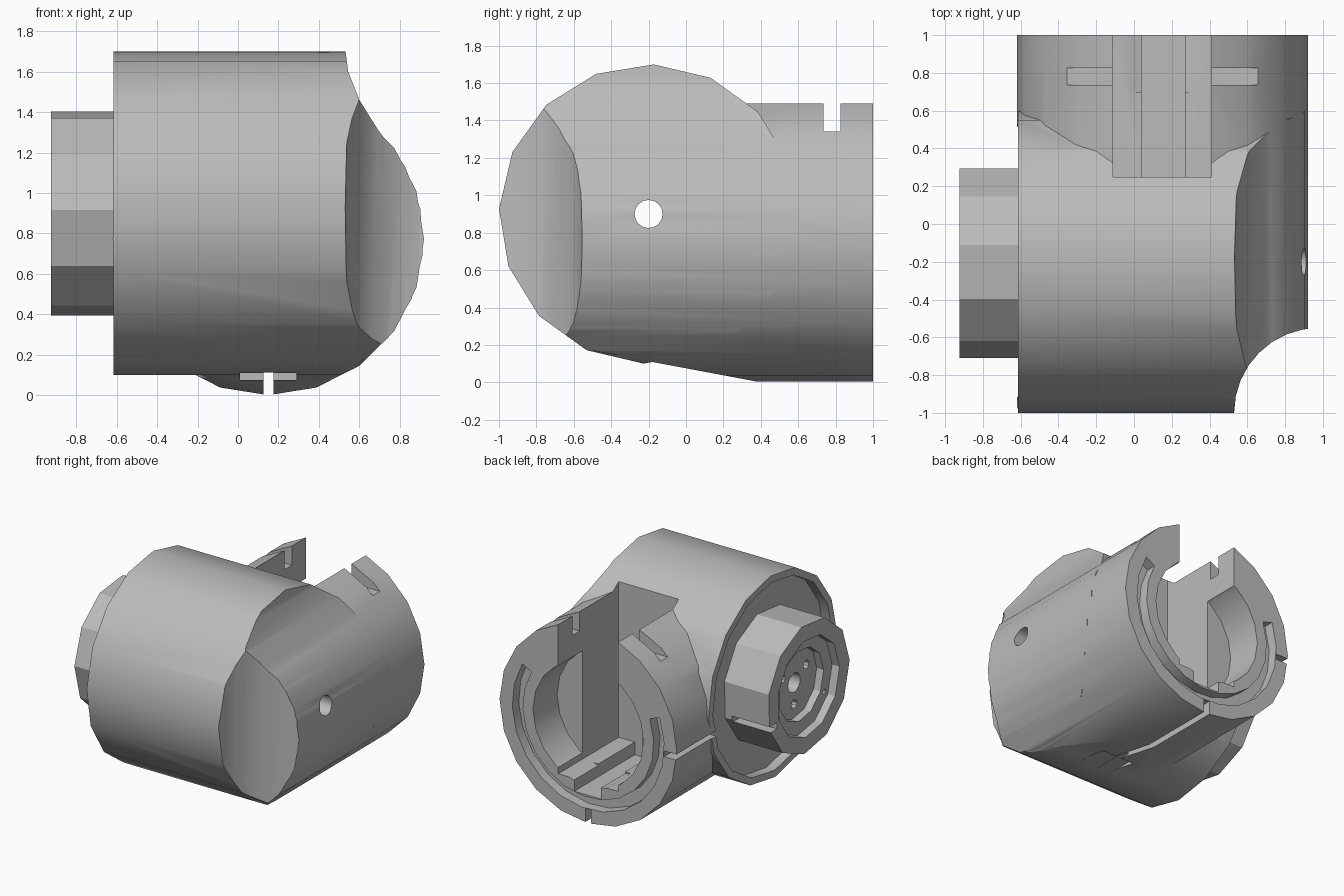
import bpy, bmesh
from math import sin, cos, radians

if "Cube" in bpy.data.objects:
    bpy.data.objects.remove(bpy.data.objects["Cube"], do_unlink=True)

grey = bpy.data.materials.new("plain grey")
grey.use_nodes = True
GREY = (0.5, 0.5, 0.5, 1)
grey.diffuse_color = GREY
grey.node_tree.nodes["Principled BSDF"].inputs["Base Color"].default_value = GREY

ARM = (-0.2, 0.9)      # sideways barrel centre in y, z
SOCKET = (0.15, 0.77)  # rearward barrel centre in x, z


def arc(centre, r, start, end, n):
    """Points along an arc, both ends included."""
    step = radians(end - start) / n
    return [(centre[0] + r * cos(radians(start) + i * step),
             centre[1] + r * sin(radians(start) + i * step)) for i in range(n + 1)]


def circle(centre, r, n, start=0):
    return arc(centre, r, start, start + 360, n)[:-1]


def rect(u0, u1, v0, v1):
    return [(u0, v0), (u1, v0), (u1, v1), (u0, v1)]


def prism(name, outline, axis, lo, hi):
    """Extrude a flat outline along one axis."""
    place = {"x": lambda u, v, w: (w, u, v),
             "y": lambda u, v, w: (u, w, v),
             "z": lambda u, v, w: (u, v, w)}[axis]
    bm = bmesh.new()
    ends = [[bm.verts.new(place(u, v, w)) for u, v in outline] for w in (lo, hi)]
    bm.faces.new(ends[0])
    bm.faces.new(ends[1])
    n = len(outline)
    for i in range(n):
        j = (i + 1) % n
        bm.faces.new((ends[0][i], ends[0][j], ends[1][j], ends[1][i]))
    bmesh.ops.recalc_face_normals(bm, faces=bm.faces)
    mesh = bpy.data.meshes.new(name)
    bm.to_mesh(mesh)
    bm.free()
    mesh.materials.append(grey)
    obj = bpy.data.objects.new(name, mesh)
    bpy.context.scene.collection.objects.link(obj)
    return obj


def combine(target, operation, tool):
    """Apply one boolean and discard the tool."""
    mod = target.modifiers.new("boolean", "BOOLEAN")
    mod.operation, mod.object, mod.solver = operation, tool, "EXACT"
    deps = bpy.context.evaluated_depsgraph_get()
    result = bpy.data.meshes.new_from_object(target.evaluated_get(deps))
    target.modifiers.clear()
    target.data = result
    bpy.data.objects.remove(tool, do_unlink=True)


def cut(target, outline, axis, lo, hi):
    combine(target, "DIFFERENCE", prism("cutter", outline, axis, lo, hi))


def finish(obj, angle):
    bpy.ops.object.select_all(action="DESELECT")
    obj.select_set(True)
    bpy.context.view_layer.objects.active = obj
    bpy.ops.object.shade_smooth_by_angle(angle=radians(angle))


# Sideways barrel, its far end rounded to match the socket
body = prism("elbow_body", circle(ARM, 0.8, 16, 88), "x", -0.615, 1)
end_shape = arc(SOCKET, 0.767, -90, 45, 8) + [
    (0.6, 1.46), (0.545, 1.6), (0.525, 1.75), (-1, 1.75), (-1, -0.2), (0.15, -0.2)]
combine(body, "INTERSECT", prism("end_shape", end_shape, "y", -2, 2))

# Rearward socket barrel, trimmed to the side outline with a sloping belly
socket = prism("socket", circle(SOCKET, 0.77, 20, -90), "y", -1.2, 1)
side = arc(ARM, 0.797, 88, 245.5, 7) + [(0.4, 0), (1.2, 0), (1.2, 1.7)]
combine(socket, "INTERSECT", prism("side_shape", side, "x", -2, 2))
combine(body, "UNION", socket)

# Scooped outer corner
cut(body, circle((0.98, -1.0), 0.45, 32), "z", -1, 3)

# Recess around the hub
cut(body, circle(ARM, 0.745, 16, 88), "x", -0.8, -0.54)

# Socket cavity: bore, open top channel, floor groove
cut(body, circle(SOCKET, 0.48, 20, -90), "y", 0.7, 1.2)
cut(body, rect(-0.11, 0.41, 0.32, 2), "y", 0.25, 1.3)
cut(body, rect(0.04, 0.27, 0.22, 0.5), "y", 0.25, 1.25)

# Cross notch in the top walls
cut(body, rect(-0.37, 0.67, 1.34, 2), "y", 0.735, 0.825)

# Curved groove in the socket end face
groove = arc(SOCKET, 0.66, -200, 30, 14) + arc(SOCKET, 0.57, 30, -200, 14)
cut(body, groove, "y", 0.92, 1.3)

# Belly slit with cross pocket, and side slit
cut(body, rect(0.125, 0.175, -0.2, 0.112), "y", -0.6, 1.4)
cut(body, rect(0.01, 0.29, 0.075, 0.11), "y", -0.6, 0.08)
cut(body, rect(-0.9, -0.51, 0.7, 0.745), "y", 0.45, 1.5)

# Pin hole right through
cut(body, circle(ARM, 0.075, 16), "x", -2, 2)
finish(body, 30)

# Hub with stepped face, bolt holes and clamp slit
hub = prism("hub", circle(ARM, 0.51, 11, 14.5), "x", -0.925, -0.5)
cut(hub, circle(ARM, 0.385, 11, 14.5), "x", -1.2, -0.86)
cut(hub, circle(ARM, 0.28, 11, 14.5), "x", -1.3, -0.8)
cut(hub, circle(ARM, 0.075, 16), "x", -2, 0)
for ring, hole, turn in ((0.17, 0.035, 30), (0.33, 0.022, 90)):
    for centre in circle(ARM, ring, 3, turn):
        cut(hub, circle(centre, hole, 10), "x", -1.4, -0.7)
cut(hub, rect(0.19, 0.5, 0.72, 0.77), "x", -1.5, -0.6)
finish(hub, 30)
